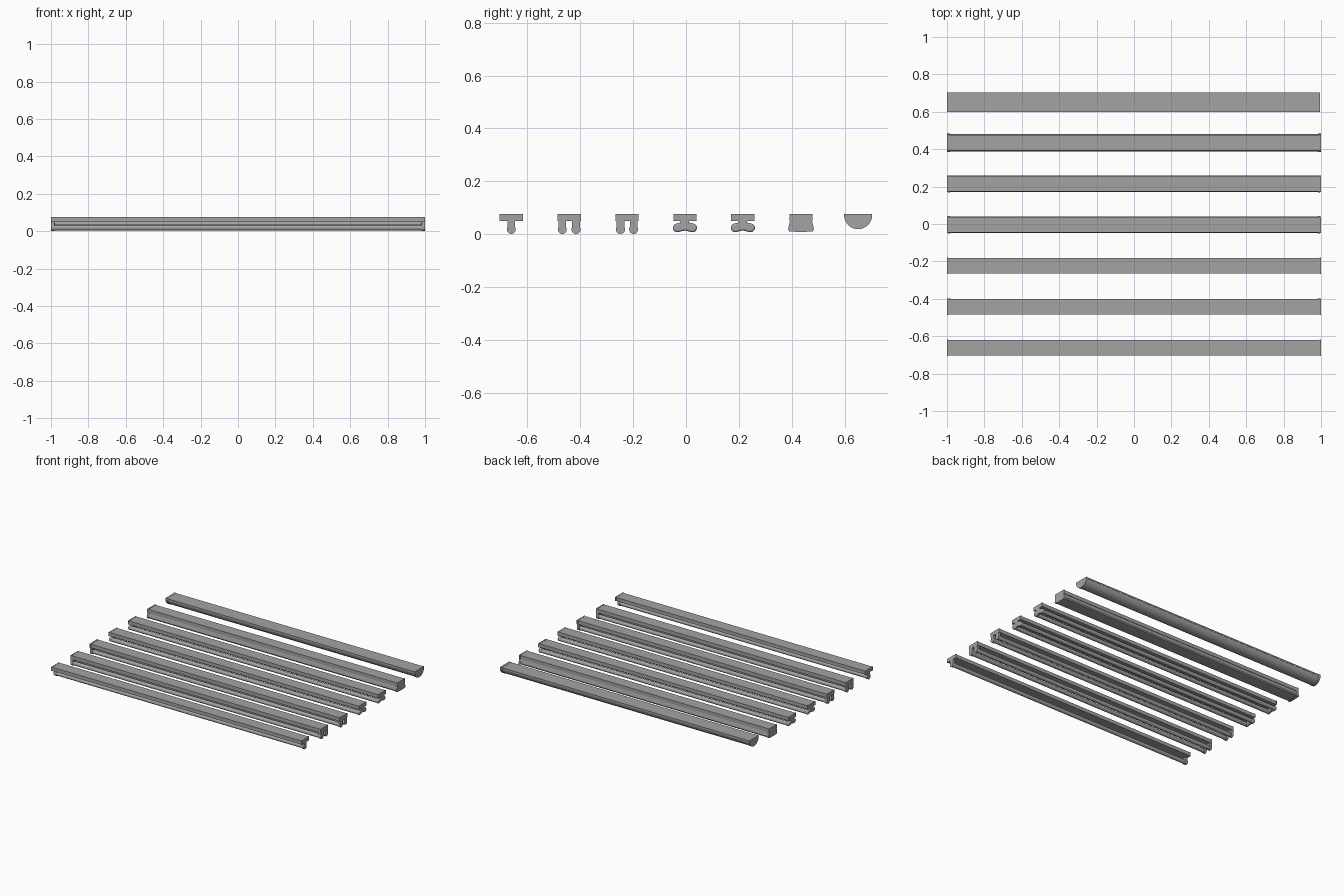
import bpy, bmesh, math

if "Cube" in bpy.data.objects:
    bpy.data.objects.remove(bpy.data.objects["Cube"])

grey = bpy.data.materials.new("mid_grey")
grey.diffuse_color = (0.37, 0.37, 0.37, 1)
grey.use_nodes = True
grey.node_tree.nodes["Principled BSDF"].inputs["Base Color"].default_value = grey.diffuse_color

TOP, BASE = 0.077, 0.050      # top and underside of the mounting channel
HALF = 0.042                  # half width of the channel
HOLD = 0.982                  # inner x of the end holders


def prism(name, pts, x0, x1, smooth=True, bevel=0):
    """Extrude a (y, z) profile along x."""
    bm = bmesh.new()
    face = bm.faces.new([bm.verts.new((x0, y, z)) for y, z in pts])
    res = bmesh.ops.extrude_face_region(bm, geom=[face])
    bmesh.ops.translate(bm, vec=(x1 - x0, 0, 0),
                        verts=[v for v in res["geom"] if isinstance(v, bmesh.types.BMVert)])
    bmesh.ops.recalc_face_normals(bm, faces=bm.faces)
    me = bpy.data.meshes.new(name)
    bm.to_mesh(me)
    bm.free()
    me.materials.append(grey)
    ob = bpy.data.objects.new(name, me)
    bpy.context.collection.objects.link(ob)
    if bevel:
        mod = ob.modifiers.new("round", "BEVEL")
        mod.width, mod.segments, mod.limit_method = bevel, 3, "ANGLE"
        mod.angle_limit = math.radians(50)
    if smooth:
        bpy.ops.object.select_all(action="DESELECT")
        ob.select_set(True)
        bpy.context.view_layer.objects.active = ob
        bpy.ops.object.shade_smooth_by_angle(angle=math.radians(40))
    return ob


def rect(y, half, z0, z1):
    return [(y - half, z0), (y + half, z0), (y + half, z1), (y - half, z1)]


def arc(y, z, r, a0, a1, n):
    return [(y + r * math.cos(math.radians(a0 + (a1 - a0) * i / n)),
             z + r * math.sin(math.radians(a0 + (a1 - a0) * i / n))) for i in range(n + 1)]


def circle(y, z, r, n=24):
    return arc(y, z, r, 0, 360, n)[:-1]


def capsule(y0, z0, y1, z1, r):
    a = math.degrees(math.atan2(z1 - z0, y1 - y0))
    return arc(y0, z0, r, a + 90, a + 270, 12) + arc(y1, z1, r, a - 90, a + 90, 12)


def both_ends(name, pts, inner=HOLD, outer=1.0, **kw):
    prism(name + "_left", pts, -outer, -inner, **kw)
    prism(name + "_right", pts, inner, outer, **kw)


def channel(n, y):
    prism(f"channel_{n}", rect(y, HALF, BASE, TOP - 0.001), -0.992, 0.992, smooth=False)
    both_ends(f"channel_cap_{n}", rect(y, HALF + 0.002, BASE - 0.001, TOP), 0.991, smooth=False)


def straight_lamp(n, y):
    # stem with a round bottom at both ends, tube between
    r, z = 0.017, 0.018
    stem = arc(y, z, r, 150, 390, 20) + [(y + 0.0145, BASE), (y - 0.0145, BASE)]
    both_ends(f"lamp_holder_{n}", stem)
    prism(f"tube_{n}", circle(y, z, 0.014), -HOLD, HOLD)


def spread_lamps(n, y):
    # neck with two drooping rounded arms, tubes between the arm ends
    both_ends(f"holder_neck_{n}", rect(y, 0.016, 0.034, BASE), smooth=False)
    for side, s in (("front", -1), ("back", 1)):
        both_ends(f"holder_arm_{side}_{n}",
                  capsule(y, 0.031, y + s * 0.029, 0.024, 0.0165), 0.978, bevel=0.007)
        prism(f"tube_{side}_{n}", circle(y + s * 0.030, 0.023, 0.014), -HOLD, HOLD)


# single tube batten
channel("single", -0.661)
straight_lamp("single", -0.661)

# twin tube battens
for n, y, off in (("twin_a", -0.442, 0.026), ("twin_b", -0.223, 0.025)):
    channel(n, y)
    straight_lamp(n + "_front", y - off)
    straight_lamp(n + "_back", y + off)

# battens with spread tubes
for n, y in (("spread_a", -0.004), ("spread_b", 0.215)):
    channel(n, y)
    spread_lamps(n, y)


# fitting with a flared box diffuser
def flared(y, g):
    return ([(y - 0.041 - g, TOP - 0.028), (y - 0.048 - g, 0.020 - g), (y - 0.044 - g, 0.012 - g),
             (y - 0.02, 0.010 - g), (y + 0.02, 0.010 - g), (y + 0.044 + g, 0.012 - g),
             (y + 0.048 + g, 0.020 - g), (y + 0.041 + g, TOP - 0.028)])


Y6 = 0.435
channel("box", Y6)
prism("box_diffuser", flared(Y6, -0.001), -0.99, 0.99)
both_ends("box_diffuser_cap", flared(Y6, 0.001), 0.985)

# fitting with a half round diffuser
Y7 = 0.651
prism("round_channel", rect(Y7, 0.0515, 0.066, TOP - 0.001), -0.985, 0.98, smooth=False)
prism("round_diffuser", arc(Y7, 0.071, 0.050, 180, 360, 28), -0.985, 0.98)
cap = [(Y7 - 0.053, TOP)] + arc(Y7, 0.072, 0.053, 180, 360, 28) + [(Y7 + 0.053, TOP)]
prism("round_cap_left", cap, -1.0, -0.983)
prism("round_cap_right", cap, 0.978, 0.995)
